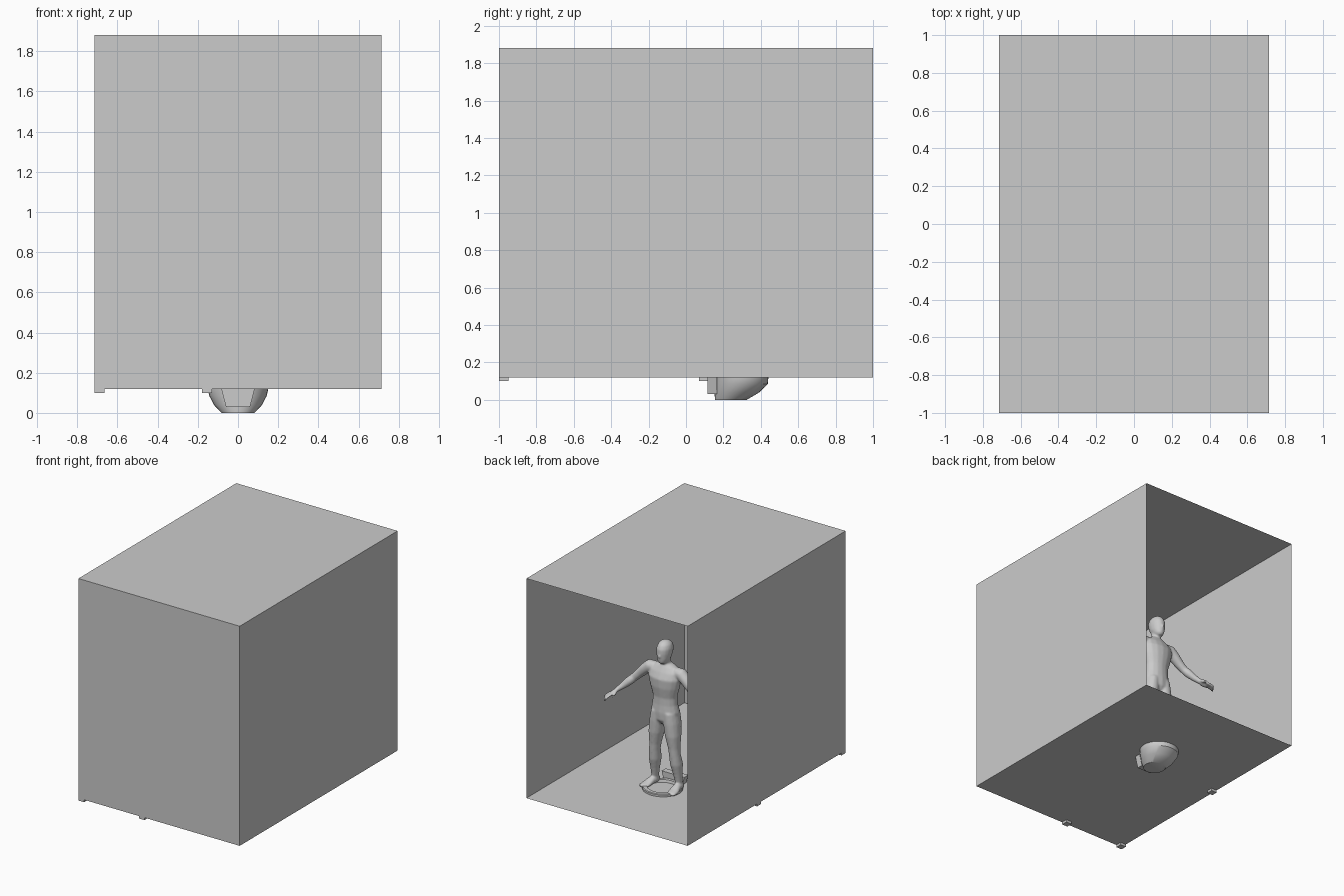
import bpy, bmesh
from math import sin, cos, pi
from mathutils import Vector, Matrix


def finish(bm, name, smooth=None):
    bmesh.ops.recalc_face_normals(bm, faces=bm.faces)
    me = bpy.data.meshes.new(name)
    bm.to_mesh(me)
    bm.free()
    ob = bpy.data.objects.new(name, me)
    bpy.context.collection.objects.link(ob)
    if smooth is not None:
        bpy.ops.object.select_all(action='DESELECT')
        ob.select_set(True)
        bpy.context.view_layer.objects.active = ob
        bpy.ops.object.shade_smooth_by_angle(angle=smooth)
    return ob


def add_box(bm, lo, hi):
    lo, hi = Vector(lo), Vector(hi)
    m = Matrix.Translation((lo + hi) / 2) @ Matrix.Diagonal((*(hi - lo), 1))
    return bmesh.ops.create_cube(bm, size=1, matrix=m)['verts']


def loft(bm, pts, n=16, flat=False):
    """Elliptical rings through (x, y, z, half width, half depth)."""
    rings = []
    for i, p in enumerate(pts):
        t = Vector((0, 0, 1))
        if not flat:
            t = (Vector(pts[min(i + 1, len(pts) - 1)][:3]) - Vector(pts[max(i - 1, 0)][:3])).normalized()
        ref = Vector((0, 0, -1)) if abs(t.y) > 0.8 else Vector((0, 1, 0))
        side = ref.cross(t).normalized()
        other = t.cross(side)
        rings.append([bm.verts.new(Vector(p[:3]) + side * p[3] * cos(2 * pi * k / n)
                                   + other * p[4] * sin(2 * pi * k / n)) for k in range(n)])
    for a, b in zip(rings, rings[1:]):
        for k in range(n):
            bm.faces.new((a[k], a[(k + 1) % n], b[(k + 1) % n], b[k]))
    bm.faces.new(rings[0])
    bm.faces.new(rings[-1])


# Room: single-sheet walls, open at the back
bm = bmesh.new()
add_box(bm, (-.715, -1, .12), (.715, 1, 1.88))
bmesh.ops.delete(bm, geom=[f for f in bm.faces if f.calc_center_median().y > .9], context='FACES_ONLY')
finish(bm, "room_shell")

# Bed in the front left corner; its legs poke through the floor
for i, x in enumerate((-.715, -.18)):
    for j, y in enumerate((-.999, .07)):
        bm = bmesh.new()
        add_box(bm, (x, y, .10), (x + .05, y + .05, .34))
        finish(bm, f"bed_leg_{i}{j}")
bm = bmesh.new()
add_box(bm, (-.714, -.999, .34), (-.13, .12, .42))
finish(bm, "bed_top")

# Wash basin on the front wall
bm = bmesh.new()
add_box(bm, (-.045, -1.001, .48), (.235, -.75, .79))
top = [f for f in bm.faces if f.calc_center_median().z > .78]
bmesh.ops.inset_region(bm, faces=top, thickness=.03)
bmesh.ops.translate(bm, verts=top[0].verts, vec=(0, 0, -.1))
for v in bm.verts:
    if v.co.z < .5 and v.co.y > -.9:
        v.co.y -= .08
finish(bm, "wash_basin")

# Toilet bowl sunk through the floor
bm = bmesh.new()
loft(bm, [(0, .24, 0, .082, .085), (0, .272, .04, .12, .12), (0, .296, .085, .143, .142),
          (0, .297, .115, .15, .143), (0, .297, .135, .15, .143), (0, .297, .14, .145, .138),
          (0, .297, .14, .115, .11), (0, .297, .125, .11, .105), (0, .28, .06, .085, .08),
          (0, .26, .025, .05, .05)], n=32, flat=True)
finish(bm, "toilet_bowl", .6)
bm = bmesh.new()
for v in add_box(bm, (-.1, .115, .03), (.1, .165, .185)):
    if v.co.z < .1:
        v.co.x *= .6
finish(bm, "toilet_back")

# Standing figure: overlapping lofts fused by a voxel remesh
bm = bmesh.new()
# torso
loft(bm, [(0, .262, .645, .05, .05), (0, .26, .68, .105, .075), (0, .257, .74, .115, .08),
          (0, .262, .80, .102, .07), (0, .265, .86, .1, .066), (0, .268, .94, .122, .076),
          (0, .266, 1.01, .138, .08), (0, .257, 1.06, .135, .066), (0, .252, 1.095, .09, .05),
          (0, .25, 1.115, .045, .04)], flat=True)
# neck and head
loft(bm, [(0, .25, 1.07, .05, .045), (0, .254, 1.11, .038, .038), (0, .26, 1.16, .038, .04)], flat=True)
loft(bm, [(0, .298, 1.125, .018, .02), (0, .288, 1.14, .036, .046), (0, .275, 1.17, .049, .063),
          (0, .268, 1.21, .056, .073), (0, .265, 1.245, .057, .074), (0, .264, 1.275, .047, .06),
          (0, .265, 1.293, .028, .036), (0, .265, 1.30, .008, .01)], flat=True)
# nose
loft(bm, [(0, .325, 1.215, .008, .012), (0, .336, 1.19, .011, .016), (0, .33, 1.18, .008, .01)], n=8, flat=True)
for s in (1, -1):
    # leg
    loft(bm, [(s * .052, .258, .74, .055, .075), (s * .06, .26, .66, .062, .076),
              (s * .072, .266, .56, .058, .066), (s * .083, .268, .46, .043, .05),
              (s * .088, .268, .41, .041, .046), (s * .094, .255, .33, .045, .052),
              (s * .1, .247, .25, .034, .039), (s * .105, .24, .18, .026, .031),
              (s * .107, .24, .135, .028, .034)], flat=True)
    # foot
    loft(bm, [(s * .106, .2, .145, .02, .02), (s * .107, .225, .15, .03, .03),
              (s * .112, .28, .15, .032, .028), (s * .12, .33, .138, .04, .018),
              (s * .124, .365, .134, .037, .014), (s * .124, .378, .133, .025, .009)])
    # arm
    loft(bm, [(s * .09, .255, 1.06, .04, .04), (s * .138, .255, 1.055, .047, .047),
              (s * .18, .258, 1.02, .042, .044), (s * .225, .263, .975, .036, .037),
              (s * .265, .273, .935, .031, .031), (s * .295, .292, .905, .033, .033),
              (s * .335, .32, .865, .025, .025), (s * .365, .344, .838, .019, .021)])
    # palm, fingers, thumb
    loft(bm, [(s * .36, .34, .842, .017, .02), (s * .376, .357, .827, .016, .033),
              (s * .398, .38, .81, .013, .035)])
    for f in range(4):
        o = (f - 1.5) * .018
        r = .009
        loft(bm, [(s * (.39 - o * .55), .375 + o * .8, .815, r, r),
                  (s * (.42 - o * .7), .402 + o, .79, r, r),
                  (s * (.436 - o * .8), .415 + o * 1.1, .765, .007, .007)], n=8)
    loft(bm, [(s * .362, .365, .835, .013, .013), (s * .358, .4, .812, .01, .01),
              (s * .36, .42, .795, .008, .008)], n=8)
body = finish(bm, "standing_figure")
rm = body.modifiers.new("fuse", 'REMESH')
rm.mode = 'VOXEL'
rm.voxel_size = .008
rm.use_smooth_shade = True
sm = body.modifiers.new("soften", 'SMOOTH')
sm.factor = .5
sm.iterations = 4
